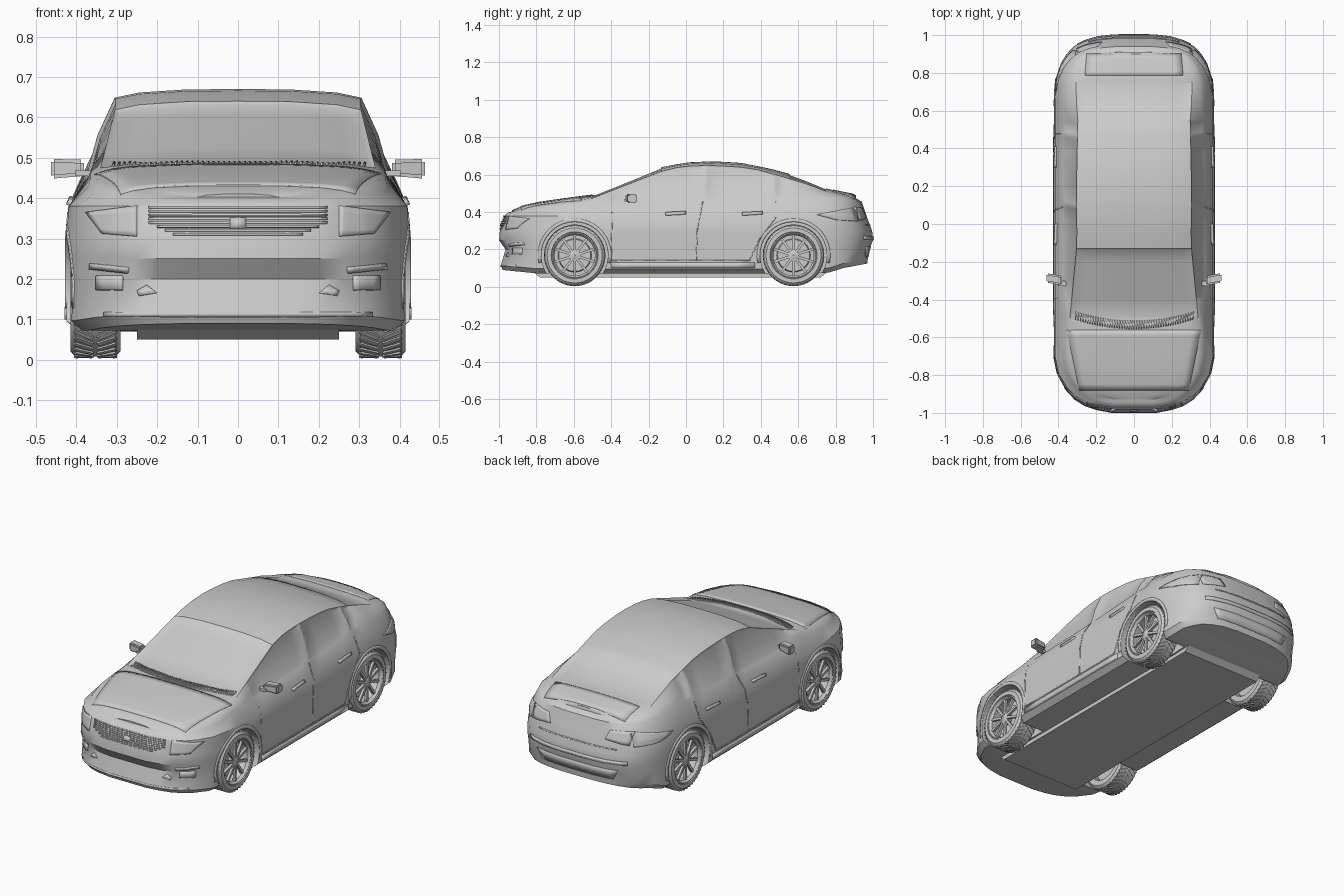
import bpy, bmesh, math
from mathutils import Vector, Matrix
from mathutils.bvhtree import BVHTree

if "Cube" in bpy.data.objects:
    bpy.data.objects.remove(bpy.data.objects["Cube"])

grey = bpy.data.materials.new("silver_grey")
grey.diffuse_color = (0.6, 0.6, 0.6, 1)
grey.use_nodes = True
grey.node_tree.nodes["Principled BSDF"].inputs["Base Color"].default_value = grey.diffuse_color


def finish(name, bm, mirror=False, thick=0, angle=35):
    bmesh.ops.recalc_face_normals(bm, faces=bm.faces)
    me = bpy.data.meshes.new(name)
    bm.to_mesh(me)
    bm.free()
    me.materials.append(grey)
    ob = bpy.data.objects.new(name, me)
    bpy.context.collection.objects.link(ob)
    if mirror:
        ob.modifiers.new("mirror", 'MIRROR').use_clip = False
    if thick:
        m = ob.modifiers.new("thickness", 'SOLIDIFY')
        m.thickness, m.offset = thick, 0
    smooth(ob, angle)
    return ob


def smooth(ob, angle=35):
    bpy.ops.object.select_all(action='DESELECT')
    ob.select_set(True)
    bpy.context.view_layer.objects.active = ob
    bpy.ops.object.shade_smooth_by_angle(angle=math.radians(angle))


def interp(table, y):
    for (a, va), (b, vb) in zip(table, table[1:]):
        if y <= b:
            return va + (vb - va) * max(0, (y - a) / (b - a))
    return table[-1][1]


def box(bm, center, size, rot=Matrix()):
    m = rot @ Matrix.Translation(center) @ Matrix.Diagonal((*size, 1))
    return bmesh.ops.create_cube(bm, size=1, matrix=m)["verts"]


# Body profiles along the length
WIDTH = [(-1, .12), (-.985, .2), (-.965, .26), (-.93, .315), (-.88, .36), (-.8, .405), (-.7, .425),
         (.7, .425), (.8, .41), (.88, .375), (.94, .32), (.97, .26), (.99, .19), (1, .1)]
BOTTOM = [(-1, .09), (-.8, .072), (.75, .07), (.85, .1), (1, .125)]
BELT = [(-1, .395), (-.8, .412), (-.6, .437), (-.35, .445), (0, .455), (.5, .482), (.75, .478), (1, .455)]
EDGE_X = [(-1, .82), (-.5, .8), (-.1, .71), (.15, .72), (.55, .7), (.77, .74), (1, .85)]
EDGE_Z = [(-1, .403), (-.93, .418), (-.8, .435), (-.6, .46), (-.5, .475), (-.1, .63), (0, .645),
          (.15, .65), (.35, .635), (.6, .565), (.78, .507), (.9, .487), (1, .472)]
TOP = [(-1, .41), (-.93, .43), (-.8, .452), (-.6, .478), (-.5, .49), (-.3, .57), (-.13, .64), (0, .665),
       (.15, .672), (.3, .662), (.45, .632), (.55, .605), (.77, .525), (.85, .51), (.93, .499), (1, .49)]
STATIONS = [-1, -.985, -.965, -.93, -.88, -.8, -.7, -.6, -.5, -.4, -.3, -.2, -.13, -.05, .02, .09, .11,
            .2, .3, .38, .46, .48, .55, .65, .77, .85, .9, .94, .97, .99, 1]
# Nose and tail setback of each section point, bottom centre to top centre
NOSE = [.02, .02, .01, .035, 0, .005, .028, .045, .055, .07, .07, .07, .07]
TAIL = [.03, .03, .028, .02, 0, .005, .035, .06, .075, .09, .09, .09, .09]


def section(y):
    w, zb, belt = interp(WIDTH, y), interp(BOTTOM, y), interp(BELT, y)
    xe, ze, zt = interp(EDGE_X, y) * w, interp(EDGE_Z, y), interp(TOP, y)
    pts = [(0, zb), (.93 * w, zb), (w, zb + .025), (w, .2), (w, .25), (w, .3), (.985 * w, .38),
           (.88 * w, belt), ((.88 * w + xe) / 2 + .02 * w, (belt + ze) / 2), (xe, ze),
           (.8 * xe, ze + .6 * (zt - ze)), (.42 * xe, ze + .95 * (zt - ze)), (0, zt)]
    ramp = max(0, (abs(y) - .6) / .4) ** 2
    shift = [s * ramp for s in NOSE] if y < 0 else [-s * ramp for s in TAIL]
    right = [Vector((x, y + s, z)) for (x, z), s in zip(pts, shift)]
    return right + [Vector((-p.x, p.y, p.z)) for p in right[11:0:-1]]


# Body shell with recessed windows
bm = bmesh.new()
rings = [[bm.verts.new(p) for p in section(y)] for y in STATIONS]
N = 24
grid = {}
for i in range(len(rings) - 1):
    a, b = rings[i], rings[i + 1]
    for j in range(N):
        k = (j + 1) % N
        grid[i, j] = bm.faces.new((a[j], a[k], b[k], b[j]))
for r in (rings[0], rings[-1]):
    bm.faces.new((r[0], r[1], r[-1]))
    for k in range(1, 11):
        bm.faces.new((r[k], r[k + 1], r[-k - 1], r[-k]))
    bm.faces.new((r[11], r[12], r[13]))
bmesh.ops.recalc_face_normals(bm, faces=bm.faces)
side_r, side_l, across = (7, 8), (15, 16), range(9, 15)
windows = [(-.5, -.13, across), (.55, .77, across)]
for y0, y1 in ((-.4, .09), (.11, .46), (.48, .55)):
    windows += [(y0, y1, side_r), (y0, y1, side_l)]
for y0, y1, segs in windows:
    faces = [grid[i, j] for i in range(STATIONS.index(y0), STATIONS.index(y1)) for j in segs]
    bmesh.ops.inset_region(bm, faces=faces, thickness=.011, depth=-.006, use_even_offset=True,
                           use_boundary=True)
tree = BVHTree.FromBMesh(bm)
body = finish("body_shell", bm)

# Wheel wells cut into the body
AXLES = {"front": -.595, "rear": .575}
HUB_Z = .168
for yc in AXLES.values():
    for s in (-1, 1):
        bm = bmesh.new()
        bmesh.ops.create_cone(bm, cap_ends=True, segments=40, radius1=.178, radius2=.178, depth=.3,
                              matrix=Matrix.Translation((s * .41, yc, HUB_Z)) @ Matrix.Rotation(math.pi / 2, 4, 'Y'))
        cut = finish("arch_cutter", bm)
        cut.hide_render = True
        m = body.modifiers.new("arch", 'BOOLEAN')
        m.operation, m.object, m.solver = 'DIFFERENCE', cut, 'EXACT'
        bpy.context.view_layer.objects.active = body
        bpy.ops.object.modifier_apply(modifier="arch")
        bpy.data.objects.remove(cut)
smooth(body)

# Thin plates that follow the body surface
VIEWS = {"front": (lambda a, b: (a, -2, b), (0, 1, 0)), "rear": (lambda a, b: (a, 2, b), (0, -1, 0)),
         "side": (lambda a, b: (2, a, b), (-1, 0, 0)), "top": (lambda a, b: (a, b, 2), (0, 0, -1))}


def plate(name, f, nu, nv, view, lift=.003, mirror=True):
    place, d = VIEWS[view]
    d = Vector(d)
    bm = bmesh.new()
    rows = []
    for i in range(nu + 1):
        row = []
        for j in range(nv + 1):
            o = Vector(place(*f(i / nu, j / nv)))
            hit = tree.ray_cast(o, d)[0] or tree.find_nearest(o)[0]
            row.append(bm.verts.new(hit))
        rows.append(row)
    for p, q in zip(rows, rows[1:]):
        for j in range(nv):
            bm.faces.new((p[j], p[j + 1], q[j + 1], q[j]))
    return finish(name, bm, mirror, 2 * lift)


def quad(a, b, c, d):
    a, b, c, d = map(Vector, (a, b, c, d))
    return lambda u, v: a.lerp(b, u).lerp(d.lerp(c, u), v)


def line(a, b, w=.005):
    n = (Vector(b) - Vector(a)).orthogonal().normalized() * w / 2
    a, b = Vector(a), Vector(b)
    return quad(a - n, b - n, b + n, a + n)


# Front lights, grille bars, badge plate, fog lights
plate("headlight", quad((.25, .305), (.335, .312), (.375, .365), (.25, .381)), 10, 5, "front", .004)
for i in range(8):
    z = .31 + i * .0095
    hw = .16 + .06 * min(1, i / 3)
    plate("grille_bar", line((-hw, z), (hw, z), .005), 18, 1, "front", .005, False)
plate("grille_centre", quad((-.02, .325), (.02, .325), (.02, .35), (-.02, .35)), 2, 2, "front", .008, False)
plate("fog_light", quad((.285, .172), (.35, .172), (.35, .208), (.285, .208)), 4, 2, "front", .004)
plate("fog_brow", line((.27, .222), (.365, .232), .014), 6, 1, "front", .005)
plate("bumper_vent", quad((.2, .165), (.245, .158), (.25, .17), (.225, .185)), 3, 2, "front", .003)
plate("lower_lip", line((-.33, .112), (.33, .112), .012), 20, 1, "front", .004, False)

# Hood, cowl grille and trunk lid
plate("hood_panel", quad((-.29, -.88), (.29, -.88), (.355, -.56), (-.355, -.56)), 16, 10, "top", .003, False)
for i in range(49):
    x = -.31 + .62 * i / 48
    y = -.53 + .5 * x * x
    plate("cowl_rib", line((x, y - .025), (x + .004, y + .018), .005), 2, 1, "top", .004, False)
plate("trunk_lid", quad((-.26, .785), (.26, .785), (.25, .9), (-.25, .9)), 12, 5, "top", .004, False)

# Rear lights, lid seam and bumper
plate("tail_light", quad((.70, .385), (.80, .358), (.92, .35), (.91, .425)), 10, 5, "side", .004)
plate("tail_light_inner", quad((.17, .372), (.3, .355), (.31, .425), (.19, .42)), 6, 4, "rear", .004)
plate("lid_seam", line((-.24, .33), (.24, .33), .006), 14, 1, "rear", .003, False)
plate("bumper_step", line((-.3, .262), (.3, .262), .02), 16, 1, "rear", .005, False)
plate("bumper_insert", quad((-.22, .16), (.22, .16), (.25, .215), (-.25, .215)), 14, 2, "rear", .003, False)

# Door seams, sills, handles
for a, b in (((-.4, .14), (-.395, .4)), ((.055, .14), (.06, .3)), ((.06, .3), (.09, .455)),
             ((-.4, .14), (.34, .14)), ((.34, .14), (.39, .25)), ((.39, .25), (.48, .37)),
             ((.48, .37), (.48, .455))):
    plate("door_seam", line(a, b), 6, 1, "side", .0015)
plate("side_sill", line((-.4, .115), (.37, .115), .03), 8, 1, "side", .004)
for y in (-.055, .355):
    plate("door_handle", line((y - .055, .388), (y + .055, .394), .014), 5, 1, "side", .009)


# Wheel arch lips
def arch(yc):
    def f(u, v):
        t, r = math.radians(-12 + 204 * u), .179 + .018 * v
        return yc + r * math.cos(t), HUB_Z + r * math.sin(t)
    return f


for end, yc in AXLES.items():
    plate(end + "_arch_lip", arch(yc), 20, 1, "side", .003)


def lathe(bm, prof, seg=40):
    rings = [[bm.verts.new((x, r * math.cos(t), r * math.sin(t))) for x, r in prof]
             for t in (2 * math.pi * i / seg for i in range(seg))]
    n = len(prof)
    for i in range(seg):
        a, b = rings[i], rings[(i + 1) % seg]
        for j in range(n):
            k = (j + 1) % n
            bm.faces.new((a[j], a[k], b[k], b[j]))


# Wheels: tyre with tread blocks, spoked rim, brake disc
WX = .353
for end, yc in AXLES.items():
    tyre, rim, disc = bmesh.new(), bmesh.new(), bmesh.new()
    lathe(tyre, [(WX + x, r) for x, r in ((-.062, .118), (-.062, .147), (-.05, .16), (.05, .16),
                                         (.062, .147), (.062, .126), (.052, .12))])
    for i in range(44):
        rot = Matrix.Rotation(2 * math.pi * i / 44, 4, 'X')
        for s in (-1, 1):
            skew = Matrix.Translation((WX + s * .029, 0, .16)) @ Matrix.Rotation(s * .5, 4, 'Z')
            box(tyre, (0, 0, 0), (.05, .011, .008), rot @ skew)
    lathe(rim, [(WX + x, r) for x, r in ((-.055, .12), (.056, .127), (.06, .118), (.045, .108), (-.055, .112))])
    lathe(rim, [(WX + x, r) for x, r in ((.02, .002), (.02, .03), (.045, .03), (.053, .018), (.053, .002))], 20)
    for i in range(10):
        rot = Matrix.Rotation(2 * math.pi * i / 10, 4, 'X')
        vs = box(rim, (WX + .042, 0, .068), (.014, .014, .094), rot)
        for v in vs:
            if v.co.yz.length < .06:
                v.co.x += .004
    lathe(disc, [(WX + x, r) for x, r in ((-.02, .002), (-.02, .112), (0, .112), (0, .09), (.012, .085), (.012, .002))])
    for part, b in (("tyre", tyre), ("rim", rim), ("brake_disc", disc)):
        ob = finish(end + "_" + part, b, True)
        ob.location = (0, yc, HUB_Z)

# Door mirrors: tapered housing on a short stalk
bm = bmesh.new()
for v in box(bm, (.422, -.3, .471), (.082, .05, .048)):
    if v.co.x > .42:
        v.co.y += .015
        v.co.z = .448 if v.co.z < .47 else .497
    elif v.co.z < .47:
        v.co.z += .008
bmesh.ops.bevel(bm, geom=list(bm.edges), offset=.008, segments=2, affect='EDGES')
box(bm, (.378, -.315, .462), (.05, .025, .014))
finish("door_mirror", bm, True)

# Flat underbody tray
bm = bmesh.new()
for v in box(bm, (0, -.03, .068), (.5, 1.5, .036)):
    if v.co.z > .068:
        v.co.y *= 1.06
finish("underbody_tray", bm)
